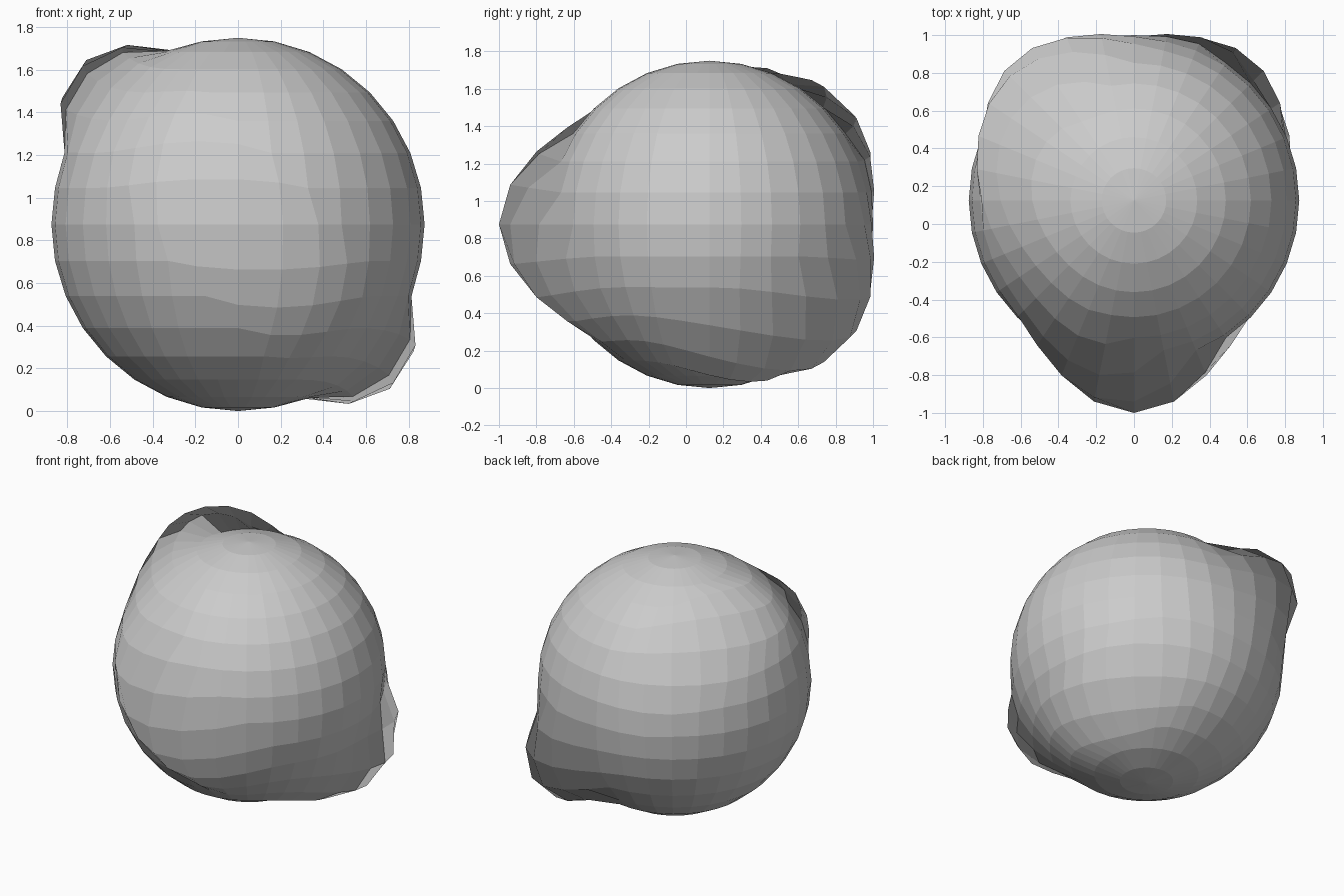
import bpy, math
from mathutils import Vector

if "Cube" in bpy.data.objects:
    bpy.data.objects.remove(bpy.data.objects["Cube"])

R = 0.875                  # base radius
PULL = 0.25                # height of each lobe
WIDTH = math.radians(23)   # half width of the lobed band

# Low-poly ball
bpy.ops.mesh.primitive_uv_sphere_add(segments=32, ring_count=16, radius=R)
ball = bpy.context.object
ball.name = "three_lobed_ball"
mesh = ball.data
round_normals = [p.normal.copy() for p in mesh.polygons]

# Tilted band carrying three lobes 120 degrees apart, the first at the front
axis = Vector((1, 0, 1)).normalized()
side = Vector((-1, 0, 1)).normalized()
for v in mesh.vertices:
    d = v.co.normalized()
    across = math.asin(max(-1, min(1, d.dot(axis))))
    around = math.atan2(d.dot(side), -d.y)
    lobe = 0.5 + 0.5 * math.cos(3 * around)
    fade = max(0, 1 - (across / WIDTH) ** 2)
    # Stand on the ground, centred front to back
    v.co = d * (R + PULL * lobe * fade) + Vector((0, 0.125, R))

# Flat faces that keep the shading of the round ball
for p in mesh.polygons:
    p.use_smooth = False
mesh.update()
mesh.normals_split_custom_set(
    [round_normals[p.index] for p in mesh.polygons for _ in p.loop_indices])
